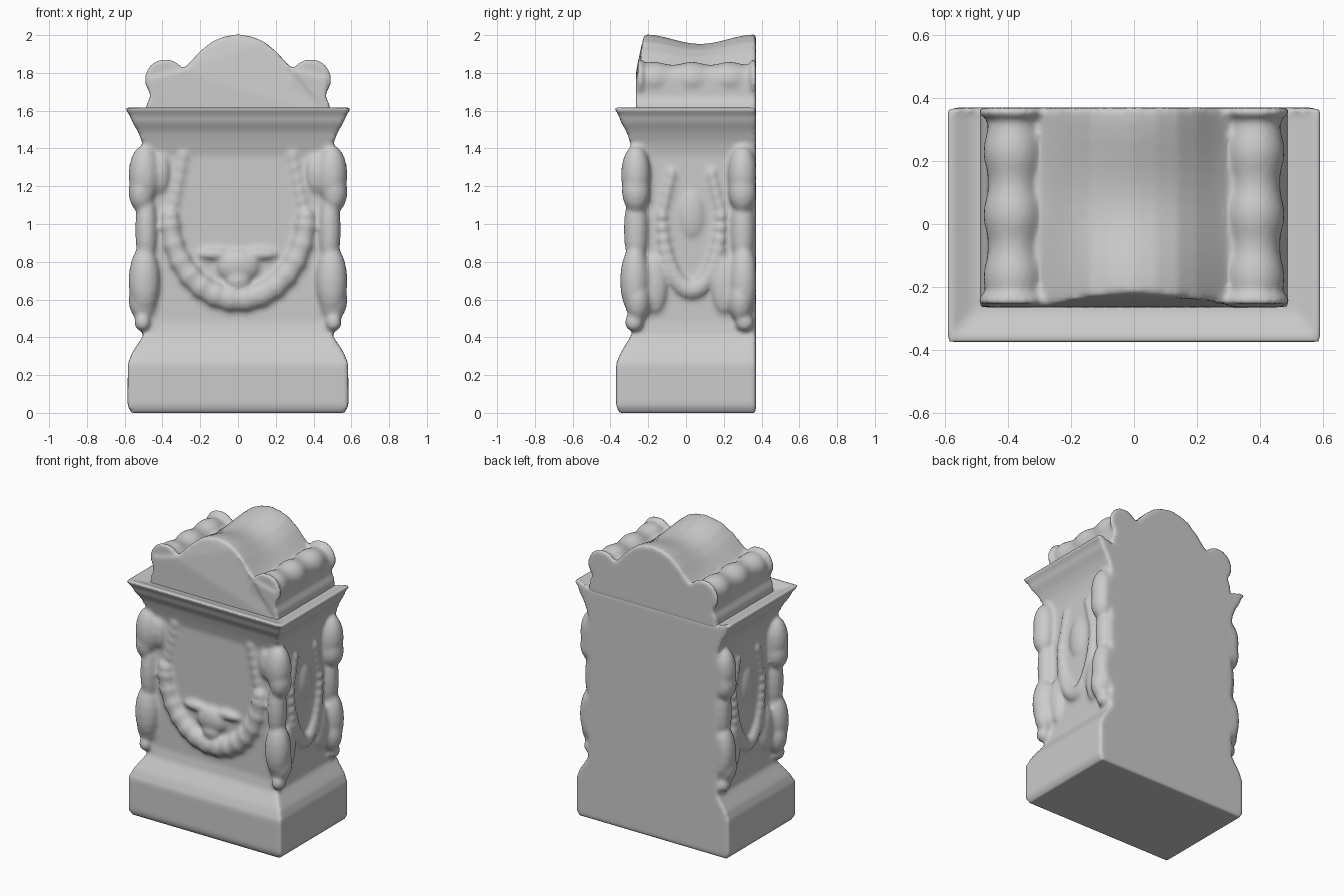
import bpy, bmesh, math
from mathutils import Matrix, Vector

if "Cube" in bpy.data.objects:
    bpy.data.objects.remove(bpy.data.objects["Cube"])

BACK = 0.37


def loft(bm, rings):
    """Closed skin over rings of points with equal counts."""
    vs = [[bm.verts.new(p) for p in r] for r in rings]
    n = len(vs[0])
    for a, b in zip(vs, vs[1:]):
        for i in range(n):
            j = (i + 1) % n
            bm.faces.new((a[i], a[j], b[j], b[i]))
    bm.faces.new(vs[0][::-1])
    bm.faces.new(vs[-1])


def blob(bm, c, r, mirror=True):
    """Ellipsoid relief lump, optionally on both sides."""
    for s in ((1, -1) if mirror else (1,)):
        m = Matrix.Translation((c[0] * s, c[1], c[2])) @ Matrix.Diagonal((*r, 1))
        bmesh.ops.create_uvsphere(bm, u_segments=16, v_segments=10, radius=1, matrix=m)


def finish(bm, name, voxel, smooth):
    """Flatten against the back plane and fuse the parts like carved stone."""
    for v in bm.verts:
        v.co.y = min(v.co.y, BACK)
    bmesh.ops.recalc_face_normals(bm, faces=bm.faces)
    me = bpy.data.meshes.new(name)
    bm.to_mesh(me)
    bm.free()
    ob = bpy.data.objects.new(name, me)
    bpy.context.collection.objects.link(ob)
    rm = ob.modifiers.new("fuse", 'REMESH')
    rm.mode = 'VOXEL'
    rm.voxel_size = voxel
    rm.use_smooth_shade = True
    sm = ob.modifiers.new("soften", 'SMOOTH')
    sm.factor = 0.5
    sm.iterations = smooth
    return ob


# Plinth, shaft and cornice: (z, half width, front y)
bm = bmesh.new()
profile = [(0, .565, -.355), (.04, .585, -.37), (.26, .583, -.37), (.32, .56, -.345),
           (.41, .50, -.29), (.48, .49, -.275), (1.36, .49, -.275), (1.43, .505, -.295),
           (1.49, .53, -.315), (1.54, .56, -.345), (1.575, .572, -.355), (1.61, .60, -.38),
           (1.62, .585, -.365), (1.59, .51, -.28)]
loft(bm, [[(-w, f, z), (w, f, z), (w, BACK, z), (-w, BACK, z)] for z, w, f in profile])

# Corner figures: ram heads above, birds below, on all four corners
for y, s in ((-.265, 1), (.30, -1)):
    blob(bm, (.495, y, 1.26), (.085, .08, .16))
    blob(bm, (.51, y, 1.17), (.07, .075, .11))
    blob(bm, (.41, y + .01 * s, 1.27), (.06, .06, .12))
    blob(bm, (.485, y, .97), (.06, .065, .22))
    blob(bm, (.495, y - .005 * s, .70), (.085, .08, .19))
    blob(bm, (.50, y + .01 * s, .60), (.08, .07, .12))
    blob(bm, (.505, y - .01 * s, .48), (.045, .05, .05))
    blob(bm, (.49, y + .10 * s, .68), (.045, .07, .16))

# Front garland, heavier toward the bottom, hung on ribbons
for i in range(15):
    a = math.pi * i / 28
    r = .05 + .014 * math.cos(a) + .006 * (i % 2)
    blob(bm, (.36 * math.sin(a), -.272, 1.04 - .44 * math.cos(a)), (r, r * .85, r), i > 0)
for i in range(6):
    blob(bm, (.35 - .012 * i, -.268, 1.06 + .06 * i), (.035, .025, .05))

# Central bird within the garland
blob(bm, (0, -.27, .78), (.12, .055, .09), False)
blob(bm, (.12, -.27, .84), (.10, .04, .035))
blob(bm, (0, -.275, .70), (.07, .05, .06), False)

# Side garlands and the small rosette over each
for i in range(21):
    a = math.pi * (i / 20 - .5)
    r = .035 + .016 * math.cos(a)
    blob(bm, (.488, .03 + .155 * math.sin(a), 1.04 - .39 * math.cos(a)), (r * .8, r, r))
for s in (-1, 1):
    for i in range(5):
        blob(bm, (.487, .03 + s * (.155 - .012 * i), 1.06 + .05 * i), (.025, .028, .04))
blob(bm, (.485, .03, 1.05), (.03, .07, .13))
finish(bm, "altar_body", .0125, 6)

# Crown: arched pediment, its ridge dipping between front and back
bm = bmesh.new()
half = [(.49, 1.56), (.485, 1.63), (.465, 1.67), (.465, 1.77), (.30, 1.81), (.26, 1.85),
        (.20, 1.915), (.14, 1.965), (.07, 1.995)]
outline = half + [(0, 2.005)] + [(-x, z) for x, z in half[::-1]]
rings = []
for i in range(13):
    t = i / 12
    ring = []
    for x, z in outline:
        up = max(0, (z - 1.8) / .2)
        front = -.265 + .045 * up ** 1.5
        y = front + t * (BACK - front)
        dip = .05 * math.sin(math.pi * t) ** 2 * up
        ring.append((x, y, z - dip))
    rings.append(ring)
loft(bm, rings)

# Side bolsters with bulges along their length and flared ends
N = 30
for s in (-1, 1):
    rings = []
    for i in range(N + 1):
        y = -.255 + (BACK + .255) * i / N
        r = .086 + .008 * math.cos(2 * math.pi * (y - .03) / .2)
        if i < 2 or i > N - 2:
            r = .108
        rings.append([(s * .385 + r * math.cos(k * math.pi / 12), y,
                       1.765 + r * math.sin(k * math.pi / 12)) for k in range(24)])
    loft(bm, rings)
finish(bm, "altar_crown", .0125, 4)
